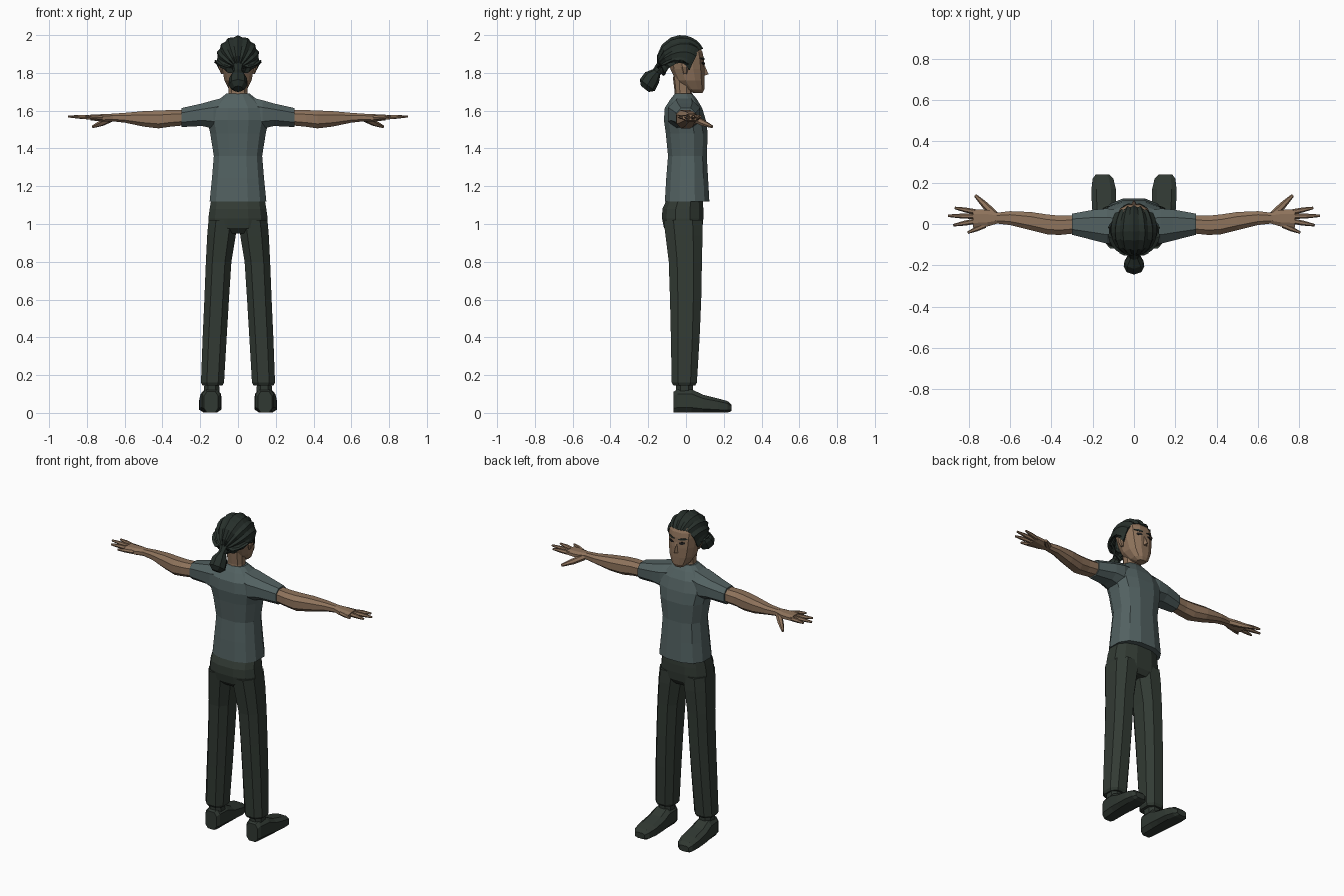
import bpy, bmesh, math
from mathutils import Vector
from mathutils.bvhtree import BVHTree

if "Cube" in bpy.data.objects:
    bpy.data.objects.remove(bpy.data.objects["Cube"])


def material(name, rgb):
    m = bpy.data.materials.new(name)
    m.diffuse_color = (*rgb, 1)
    m.use_nodes = True
    m.node_tree.nodes["Principled BSDF"].inputs["Base Color"].default_value = m.diffuse_color
    return m


SKIN = material("skin", (0.27, 0.17, 0.105))
SHIRT = material("shirt_grey", (0.085, 0.12, 0.12))
PANTS = material("trouser_green", (0.032, 0.043, 0.034))
SHOE = material("shoe_green", (0.030, 0.040, 0.032))
HAIR = material("hair_dark", (0.020, 0.029, 0.024))
EYE = material("eye_dark", (0.012, 0.012, 0.012))


def finish(bm, name, mat):
    bmesh.ops.recalc_face_normals(bm, faces=bm.faces)
    me = bpy.data.meshes.new(name)
    bm.to_mesh(me)
    bm.free()
    me.materials.append(mat)
    ob = bpy.data.objects.new(name, me)
    bpy.context.collection.objects.link(ob)
    return ob


def skin_rings(bm, rings):
    """Bridge consecutive closed rings of points and cap both ends."""
    vs = [[bm.verts.new(p) for p in r] for r in rings]
    n = len(vs[0])
    for a, b in zip(vs, vs[1:]):
        for i in range(n):
            j = (i + 1) % n
            bm.faces.new((a[i], a[j], b[j], b[i]))
    bm.faces.new(vs[0])
    bm.faces.new(vs[-1])


def loft(name, mat, axis, rings, n=10, e=0.8, side=1):
    """Rings are (axis position, min a, max a, min b, max b), a and b being the other axes."""
    bm = bmesh.new()
    out = []
    for t, a0, a1, b0, b1 in rings:
        ring = []
        for i in range(n):
            w = 2 * math.pi * (i + 0.5) / n
            c, s = math.cos(w), math.sin(w)
            k = math.cos(math.pi / n) ** e
            a = (a0 + a1) / 2 + (a1 - a0) / 2 * math.copysign(abs(c) ** e, c) / k
            b = (b0 + b1) / 2 + (b1 - b0) / 2 * math.copysign(abs(s) ** e, s)
            p = {"x": (t, a, b), "y": (a, t, b), "z": (a, b, t)}[axis]
            ring.append((p[0] * side, p[1], p[2]))
        out.append(ring)
    skin_rings(bm, out)
    return finish(bm, name, mat)


def taper(name, mat, stations, n=6, side=1):
    """Round tapered tube through (x, y, z, radius) stations."""
    pts = [Vector(s[:3]) for s in stations]
    d = (pts[-1] - pts[0]).normalized()
    u = d.cross(Vector((0, 0, 1))).normalized()
    v = u.cross(d)
    bm = bmesh.new()
    rings = []
    for p, s in zip(pts, stations):
        ring = []
        for i in range(n):
            w = 2 * math.pi * i / n
            q = p + (u * math.cos(w) + v * math.sin(w)) * s[3]
            ring.append((q.x * side, q.y, q.z))
        rings.append(ring)
    skin_rings(bm, rings)
    return finish(bm, name, mat)


# shirt body
loft("shirt_body", SHIRT, "z", [
    (1.12, -.15, .15, -.115, .127), (1.24, -.138, .138, -.108, .12),
    (1.36, -.128, .128, -.098, .113), (1.48, -.147, .147, -.11, .118),
    (1.55, -.163, .163, -.12, .108), (1.615, -.15, .15, -.115, .088),
    (1.66, -.10, .10, -.085, .06), (1.69, -.062, .062, -.06, .035)], n=12)

# trouser hips
loft("trouser_hips", PANTS, "z", [
    (.95, -.08, .08, -.09, .07), (.98, -.155, .155, -.12, .09), (1.03, -.157, .157, -.13, .095),
    (1.08, -.15, .15, -.128, .095), (1.14, -.14, .14, -.10, .09)], n=12)

# neck
loft("neck", SKIN, "z", [(1.64, -.058, .058, -.065, .035), (1.70, -.05, .05, -.06, .03),
                         (1.78, -.052, .052, -.07, .04)], n=10)

for side, tag in ((1, "right"), (-1, "left")):
    # sleeve and bare arm
    loft("sleeve_" + tag, SHIRT, "x", [
        (.05, -.08, .06, 1.50, 1.68), (.13, -.095, .075, 1.50, 1.66),
        (.19, -.08, .07, 1.515, 1.642), (.30, -.052, .05, 1.51, 1.617)], n=8, side=side)
    loft("arm_" + tag, SKIN, "x", [
        (.28, -.045, .043, 1.52, 1.608), (.36, -.053, .04, 1.512, 1.606),
        (.42, -.05, .046, 1.503, 1.604), (.50, -.03, .058, 1.513, 1.60),
        (.60, -.005, .062, 1.535, 1.59), (.67, .003, .054, 1.543, 1.585)], n=8, side=side)
    # hand: palm, four fingers and thumb
    loft("palm_" + tag, SKIN, "x", [
        (.66, .003, .055, 1.543, 1.585), (.71, -.012, .068, 1.54, 1.583),
        (.78, -.018, .072, 1.548, 1.58)], n=8, side=side)
    tips = ((.868, .078, .058), (.90, .04, .037), (.875, -.006, .014), (.805, -.042, -.006))
    for i, (tx, ty, by) in enumerate(tips):
        bx = .765 if i < 3 else .72
        taper(f"finger_{i + 1}_{tag}", SKIN, [
            (bx, by, 1.563, .013), ((bx + tx) / 2, (by + ty) / 2, 1.567, .012),
            (tx, ty, 1.569, .006)], side=side)
    taper("thumb_" + tag, SKIN, [(.675, .045, 1.558, .019), (.72, .09, 1.535, .017),
                                 (.768, .138, 1.515, .008)], side=side)

    # trouser leg with a rounded cuff
    loft("trouser_leg_" + tag, PANTS, "z", [
        (1.02, .0, .156, -.125, .093), (.94, .012, .163, -.115, .094),
        (.80, .035, .17, -.097, .09), (.60, .048, .178, -.09, .086),
        (.40, .06, .187, -.085, .077), (.16, .074, .196, -.08, .062),
        (.145, .082, .188, -.07, .052)], n=8, side=side)
    # ankle and shoe
    loft("ankle_" + tag, SHOE, "z", [(.09, .098, .18, -.055, .04), (.17, .1, .178, -.055, .04)],
         n=8, side=side)
    loft("shoe_" + tag, SHOE, "y", [
        (-.065, .105, .18, 0, .115), (-.045, .093, .19, 0, .128), (.03, .09, .198, 0, .128),
        (.09, .087, .204, 0, .098), (.17, .088, .206, 0, .078), (.22, .10, .2, 0, .064),
        (.24, .12, .185, .008, .045)], n=8, e=.6, side=side)
    # ear
    loft("ear_" + tag, SKIN, "z", [(1.795, .08, .09, -.015, .005), (1.83, .08, .104, -.028, .012),
                                   (1.855, .08, .102, -.03, .012), (1.87, .08, .092, -.02, .005)],
         n=6, side=side)

# head
head = loft("head", SKIN, "z", [
    (1.693, -.027, .027, .04, .088), (1.712, -.048, .048, -.005, .098),
    (1.76, -.072, .072, -.055, .1), (1.82, -.083, .083, -.085, .1),
    (1.88, -.088, .088, -.1, .096), (1.91, -.087, .087, -.1, .09),
    (1.935, -.08, .08, -.095, .075), (1.965, -.05, .05, -.06, .035)], n=12)

# nose wedge
bm = bmesh.new()
v = [bm.verts.new(p) for p in ((-.017, .09, 1.783), (.017, .09, 1.783), (0, .119, 1.793),
                               (-.007, .088, 1.865), (.007, .088, 1.865))]
for f in ((0, 1, 2), (0, 2, 3), (1, 4, 2), (2, 4, 3), (0, 3, 4, 1)):
    bm.faces.new([v[i] for i in f])
finish(bm, "nose", SKIN)

# eyes and eyebrows: thin strips laid on the face
tmp = bmesh.new()
tmp.from_mesh(head.data)
tree = BVHTree.FromBMesh(tmp)
tmp.free()


def face_strip(name, mat, x0, x1, z0, z1, h):
    bm = bmesh.new()
    rows = []
    for i in range(5):
        t = i / 4
        x, z = x0 + (x1 - x0) * t, z0 + (z1 - z0) * t
        k = h * (0.35 + 0.65 * math.sin(math.pi * t))
        row = []
        for zz in (z - k, z + k):
            y = tree.ray_cast(Vector((x, 1, zz)), Vector((0, -1, 0)))[0].y
            row.append(bm.verts.new((x, y + .004, zz)))
        rows.append(row)
    for a, b in zip(rows, rows[1:]):
        bm.faces.new((a[0], a[1], b[1], b[0]))
    ob = finish(bm, name, mat)
    ob.modifiers.new("thickness", "SOLIDIFY").thickness = .003


for side, tag in ((1, "right"), (-1, "left")):
    face_strip("eye_" + tag, EYE, .02 * side, .054 * side, 1.85, 1.852, .008)
    face_strip("eyebrow_" + tag, HAIR, .014 * side, .064 * side, 1.872, 1.878, .006)

# hair: ridged strands swept from the knot over the crown to the hairline
# rows: hairline azimuth, hairline elevation, crown angle, crown y pull
guide = [(90, 27, 0, 0), (72, 27, 22, 0), (54, 25, 44, 0), (38, 8, 62, 0), (22, -26, 80, 0),
         (4, -2, 88, -.2), (-30, -18, 95, -.7), (-55, -32, 105, -1.2), (-90, -42, 140, -1.6)]
half = []
for a, b in zip(guide, guide[1:]):
    half.append((a, 1.0))
    half.append((tuple((p + q) / 2 for p, q in zip(a, b)), .93))
half.append((guide[-1], 1.0))
strands = [(g, r, 1) for g, r in half] + [(g, r, -1) for g, r in half[-2:0:-1]]
knot = Vector((0, -.93, -.36))
STEPS = 9
bm = bmesh.new()
grid = []
for (az, el, phi, cy), r, side in strands:
    az, el, phi = map(math.radians, (az, el, phi))
    H = Vector((math.cos(az) * math.cos(el), math.sin(az) * math.cos(el), math.sin(el)))
    C = Vector((math.sin(phi), cy, math.cos(phi))) * 1.25
    line = []
    for i in range(STEPS + 1):
        t = .06 + .94 * i / STEPS
        p = (knot * (1 - t) ** 2 + C * 2 * t * (1 - t) + H * t * t).normalized() * r
        line.append(bm.verts.new((side * p.x * .117, -.025 + p.y * .13, 1.87 + p.z * .13)))
    grid.append(line)
for k, a in enumerate(grid):
    b = grid[(k + 1) % len(grid)]
    for i in range(STEPS):
        bm.faces.new((a[i], b[i], b[i + 1], a[i + 1]))
bm.faces.new([g[0] for g in grid])
hair = finish(bm, "hair", HAIR)
mod = hair.modifiers.new("thickness", "SOLIDIFY")
mod.thickness, mod.offset = .014, -1

# ponytail
taper("ponytail", HAIR, [(0, -.125, 1.835, .034), (0, -.155, 1.805, .024), (0, -.18, 1.775, .046),
                         (0, -.205, 1.735, .05), (0, -.218, 1.715, .026)], n=8)
